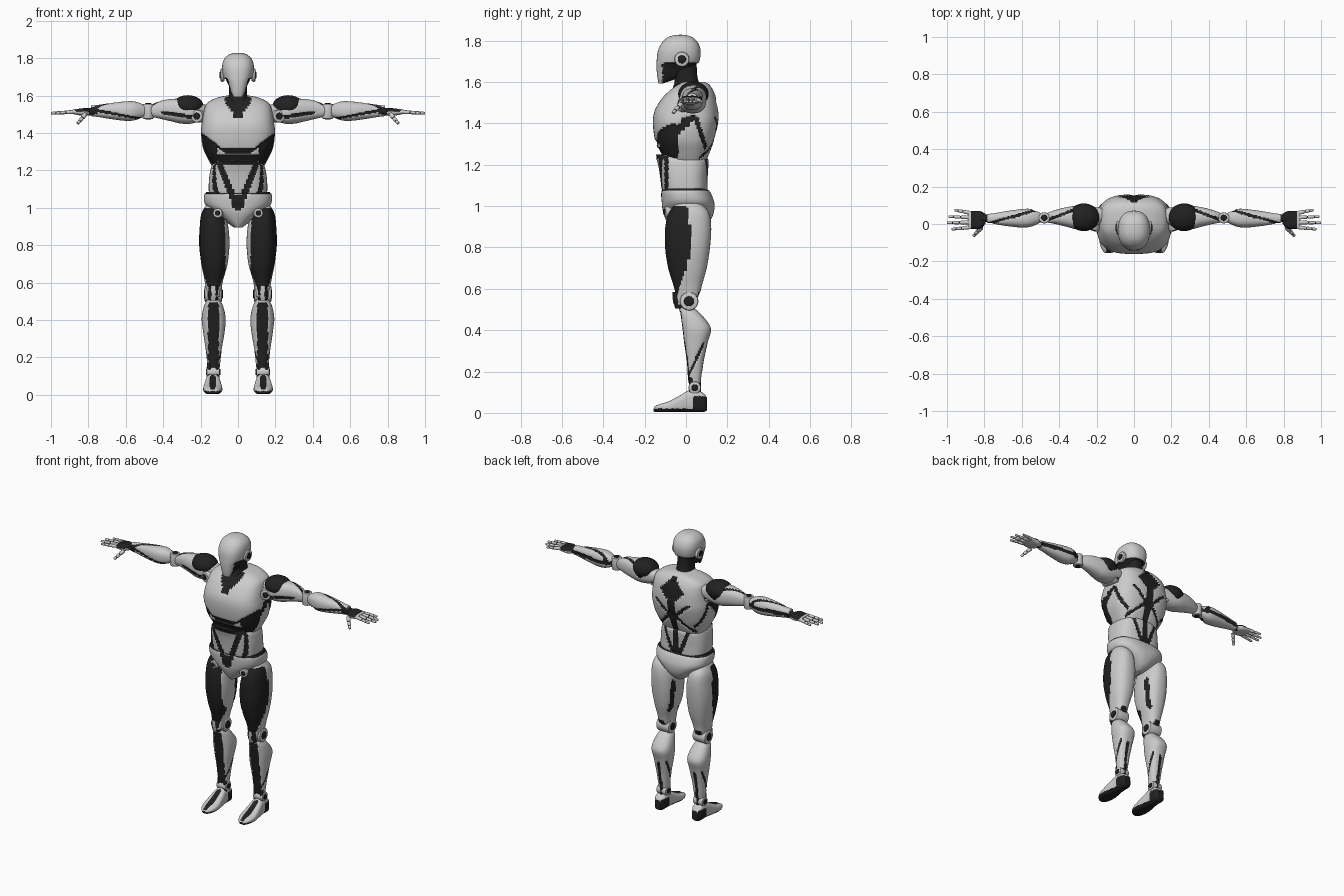
import bpy, bmesh, math
from mathutils import Vector

DARK = bpy.data.materials.new("dark_panel")
DARK.diffuse_color = (0.015, 0.015, 0.015, 1)


def finish(name, bm, mirror, dark=False):
    bmesh.ops.recalc_face_normals(bm, faces=bm.faces)
    me = bpy.data.meshes.new(name)
    bm.to_mesh(me)
    bm.free()
    me.materials.append(DARK if dark else None)
    if not dark:
        me.materials.append(DARK)
    for p in me.polygons:
        p.use_smooth = True
    me.set_sharp_from_angle(angle=math.radians(40))
    ob = bpy.data.objects.new(name, me)
    bpy.context.collection.objects.link(ob)
    if mirror:
        ob.modifiers.new("Mirror", 'MIRROR')
    return ob


def spline(rows, steps):
    out = []
    for i in range(len(rows) - 1):
        a, b, c, d = rows[max(i - 1, 0)], rows[i], rows[i + 1], rows[min(i + 2, len(rows) - 1)]
        for k in range(steps):
            t = k / steps
            out.append([0.5 * (2 * q + (r - p) * t + (2 * p - 5 * q + 4 * r - s) * t * t
                               + (3 * q - p - 3 * r + s) * t ** 3) for p, q, r, s in zip(a, b, c, d)])
    return out + [list(rows[-1])]


def loft(name, rows, axis='z', dark=None, n=2.4, sides=56, steps=7, mirror=False, depth=0.004):
    """Rows: position on axis, then low/high limits on the other two axes.
    Four-value rows are symmetric: position, half width, low, high."""
    rows = [(r[0], -r[1], r[1], r[2], r[3]) if len(r) == 4 else r for r in rows]
    order = {'z': (1, 2, 0), 'y': (1, 0, 2), 'x': (0, 1, 2)}[axis]
    bm = bmesh.new()
    rings, flagged = [], set()
    for t, u0, u1, v0, v1 in spline(rows, steps):
        ring = []
        for k in range(sides):
            a = 2 * math.pi * k / sides
            c, s = math.cos(a), math.sin(a)
            du = math.copysign(abs(c) ** (2 / n), c) * (u1 - u0) / 2
            dv = math.copysign(abs(s) ** (2 / n), s) * (v1 - v0) / 2
            w = (t, (u0 + u1) / 2 + du, (v0 + v1) / 2 + dv)
            p = Vector([w[i] for i in order])
            is_dark = bool(dark and dark(*p))
            if is_dark:                       # dark panels are slightly recessed
                f = 1 - depth / max(math.hypot(du, dv), depth * 2)
                w = (t, (u0 + u1) / 2 + du * f, (v0 + v1) / 2 + dv * f)
                p = Vector([w[i] for i in order])
            v = bm.verts.new(p)
            if is_dark:
                flagged.add(v)
            ring.append(v)
        rings.append(ring)
    for r, q in zip(rings, rings[1:]):
        for k in range(sides):
            bm.faces.new((r[k], r[k - 1], q[k - 1], q[k]))
    bm.faces.new(rings[0])
    bm.faces.new(rings[-1])
    for f in bm.faces:
        f.material_index = int(sum(v in flagged for v in f.verts) * 2 >= len(f.verts))
    return finish(name, bm, mirror)


def rod(name, p, q, r1, r2=None, dark=False, mirror=True, bevel=0.2):
    p, q = Vector(p), Vector(q)
    r2 = r2 or r1
    bm = bmesh.new()
    bmesh.ops.create_cone(bm, cap_ends=True, segments=24, radius1=r1, radius2=r2, depth=(q - p).length)
    caps = [e for e in bm.edges if any(len(f.verts) > 4 for f in e.link_faces)]
    bmesh.ops.bevel(bm, geom=caps, offset=min(r1, r2) * bevel, segments=2, affect='EDGES', profile=0.5)
    m = (q - p).to_track_quat('Z', 'Y').to_matrix().to_4x4()
    m.translation = (p + q) / 2
    bm.transform(m)
    return finish(name, bm, mirror, dark)


def ball(name, c, r, dark=True, mirror=True):
    bm = bmesh.new()
    bmesh.ops.create_uvsphere(bm, u_segments=32, v_segments=20, radius=1)
    for v in bm.verts:
        v.co = Vector([c[i] + v.co[i] * r[i] for i in range(3)])
    return finish(name, bm, mirror, dark)


def hub(name, c, axis, half, r):
    d, c = Vector(axis), Vector(c)
    rod(name, c - d * half, c + d * half, r)
    rod(name + "_cap", c - d * (half + .004), c + d * (half + .004), r * .55, dark=True)


# Head: shell with face mask, dark jaw, ear discs, neck
loft("head", [(1.592, .022, -.132, -.108), (1.62, .042, -.138, -.03), (1.66, .06, -.142, .035),
              (1.70, .078, -.142, .064), (1.75, .085, -.136, .071), (1.79, .077, -.117, .058),
              (1.815, .055, -.09, .033), (1.826, .03, -.06, .005), (1.829, .003, -.03, -.024)],
     dark=lambda x, y, z: y > -.112 and z < 1.69, depth=.008)
hub("ear", (.083, -.02, 1.71), (1, 0, 0), .011, .036)
loft("neck", [(1.46, .07, -.09, .09), (1.53, .07, -.085, .09), (1.58, .058, -.065, .075), (1.62, .052, -.06, .06),
              (1.69, .055, -.09, .055)], dark=lambda x, y, z: True, sides=32)


# Torso: chest shell, abdomen, spine core, pelvis
def chest_dark(x, y, z):
    x = abs(x)
    if y < -.03 and z > 1.475 + x * 1.35 and x < .07:
        return True
    edge = 1.315 + max(0, x - .08) * .7
    if y < -.06 and edge - .018 < z < edge:
        return True
    if y < -.04 and z < edge:
        return x > .115 or abs(z - 1.265) < .014
    if x > .13 and z < 1.44:
        return abs(y - .01 - (z - 1.42) * .9) < .022 or abs(y - .05 + (z - 1.42) * .35) < .01
    if y > .04:
        return (x / .085 + abs(z - 1.5) / .085 < 1 or x < .008 and z < 1.45
                or abs(x - .02 - abs(z - 1.34) * 1.1) < .013 and z < 1.43)
    return False


loft("chest", [(1.205, .13, -.085, .09), (1.26, .16, -.128, .115), (1.32, .187, -.15, .136),
               (1.40, .198, -.16, .155), (1.46, .192, -.152, .157), (1.52, .182, -.118, .148),
               (1.56, .165, -.08, .132), (1.588, .115, -.045, .112), (1.60, .06, -.02, .09)],
     dark=chest_dark, n=2.9, sides=112, steps=9, depth=.006)


def belly_dark(x, y, z):
    v = y < -.02 and z > .985 and abs(abs(x) - (z - .985) * .4) < .015
    back = y > .05 and (abs(x) < .012 or abs(abs(x) - .03 - (z - 1.09) * .4) < .01) and z > 1.08
    side = abs(x) > .1 and y < -.02 and abs(y + .095) < .008
    return v or back or side or (y < 0 and z > 1.232 and abs(x) < .1)


loft("abdomen", [(1.075, .15, -.112, .10), (1.085, .156, -.118, .105), (1.14, .156, -.125, .105),
                 (1.19, .15, -.133, .108), (1.225, .14, -.142, .108), (1.25, .115, -.15, .09)],
     dark=belly_dark, n=2.8, sides=112, steps=9)
loft("waist_core", [(1.0, .13, -.09, .08), (1.1, .13, -.095, .08), (1.22, .115, -.1, .08), (1.3, .12, -.1, .08)],
     dark=lambda x, y, z: True, sides=32)
loft("pelvis", [(.895, .022, -.075, .075), (.915, .05, -.088, .105), (.95, .095, -.104, .128),
                (.985, .142, -.114, .137), (1.02, .176, -.118, .136), (1.06, .182, -.12, .122),
                (1.085, .174, -.116, .104)],
     dark=lambda x, y, z: y < 0 and z > .985 and abs(abs(x) - (z - .985) * .4) < .013 or z > 1.078,
     n=2.5, sides=96, steps=8)
ball("hip_ball", (.12, .0, .98), (.06, .07, .06))
hub("hip_hub", (.105, -.085, .972), (.25, -.95, 0), .02, .026)


# Legs: thigh with dark front, knee, shin, ankle, foot
def thigh_dark(x, y, z):
    front = y < .01 - max(0, .75 - z) * .3 and x > .072 - max(0, .8 - z) * .05 and z < 1.0
    slit = y > .03 and x < .085 and abs(z - .76) < .1 and abs(y - .06) < .012
    return front or slit or (y > .0 and z < .585 and abs(x - .133) < .02)


loft("thigh", [(1.015, .10, .17, -.045, .07), (.97, .072, .195, -.085, .11), (.90, .052, .205, -.104, .122),
               (.80, .046, .208, -.105, .116), (.70, .056, .196, -.09, .1), (.62, .078, .18, -.066, .078),
               (.57, .088, .172, -.054, .066), (.525, .095, .165, -.058, .045)],
     dark=thigh_dark, mirror=True)
hub("knee", (.132, .015, .54), (1, 0, 0), .047, .045)
loft("kneecap", [(.505, .105, .16, -.052, -.01), (.54, .1, .165, -.063, -.01), (.585, .108, .157, -.066, -.02)],
     dark=lambda x, y, z: abs(x - .132) > .014, sides=32, mirror=True)


def shin_dark(x, y, z):
    stripe = y < .03 and abs(x - .131) < .027 and z < .49
    diagonal = abs(y - .02 - (z - .2) * .5) < .007 and .18 < z < .34
    seam = y > .05 and abs(x - .131) < .007 and z < .33
    return stripe or diagonal or seam


loft("shin", [(.51, .1, .162, -.034, .035), (.475, .08, .182, -.03, .075), (.41, .066, .194, -.021, .12),
              (.34, .071, .187, -.013, .105), (.25, .086, .174, 0, .086), (.19, .093, .167, .004, .077),
              (.145, .098, .162, .008, .07)], dark=shin_dark, mirror=True)
for dx, dy in ((-.022, .025), (.022, .025), (0, .062)):
    rod("ankle_strut", (.132 + dx, dy, .08), (.132 + dx, dy, .17), .011, dark=True)
hub("ankle", (.133, .042, .122), (1, 0, 0), .035, .03)
loft("foot", [(-.156, .122, .15, .004, .022), (-.148, .107, .163, .001, .034), (-.12, .091, .179, 0, .045),
              (-.08, .084, .186, 0, .058), (-.03, .089, .181, 0, .085), (.01, .095, .174, 0, .108),
              (.05, .097, .172, 0, .11), (.085, .1, .17, 0, .095), (.101, .112, .158, .008, .075)], axis='y', n=3,
     dark=lambda x, y, z: z < .018 or y > .035 and z < .08 and abs(x - .135) > .022 or
     abs(x - .135) < .012 and y < 0 and z > .03, mirror=True)

# Arms: shoulder pad and hub, upper arm, elbow, forearm, wrist
ball("shoulder_pad", (.268, .036, 1.542), (.084, .074, .06))
hub("shoulder_hub", (.205, .02, 1.49), (.3, -.95, 0), .055, .034)
loft("upper_arm", [(.17, .01, .085, 1.48, 1.55), (.24, -.03, .095, 1.452, 1.575), (.30, -.03, .098, 1.45, 1.582),
                   (.36, -.015, .09, 1.463, 1.582), (.42, 0, .075, 1.477, 1.57), (.465, .008, .058, 1.488, 1.55)],
     axis='x', mirror=True,
     dark=lambda x, y, z: abs(y - .085 + (x - .3) * .4) < .008 and z > 1.5 or y < 0 and abs(z - 1.48 - (x - .22) * .15) < .007)
rod("elbow_core", (.44, .033, 1.517), (.53, .033, 1.517), .024, dark=True)
hub("elbow", (.48, .033, 1.516), (0, 0, 1), .04, .03)
loft("forearm", [(.5, .008, .06, 1.488, 1.55), (.55, -.014, .08, 1.469, 1.568), (.60, -.019, .08, 1.465, 1.569),
                 (.68, -.011, .07, 1.475, 1.56), (.75, 0, .058, 1.486, 1.55), (.785, .003, .054, 1.49, 1.546)],
     axis='x', mirror=True,
     dark=lambda x, y, z: abs(y - .06 + (x - .58) * .3) < .007 and z > 1.5 or
     y > .045 and abs(z - 1.515) < .01 or y < .03 and abs(z - 1.49 - (x - .6) * .2) < .006)
rod("wrist", (.77, .03, 1.516), (.83, .03, 1.512), .02, dark=True)

# Hands: palm, jointed fingers and thumb
loft("palm", [(.795, 0, .055, 1.497, 1.53), (.82, -.025, .068, 1.492, 1.536), (.85, -.028, .07, 1.495, 1.533),
              (.885, -.027, .07, 1.502, 1.524)], axis='x', n=3, sides=40, mirror=True,
     dark=lambda x, y, z: z > 1.515 and x < .87)


def finger(name, base, tip, r):
    a, b = Vector(base), Vector(tip)
    for k, (s, e) in enumerate(((0, .42), (.44, .74), (.76, 1))):
        rod(name, a.lerp(b, s), a.lerp(b, e), r * (1 - .13 * k), r * (.9 - .13 * k), bevel=.5)
    rod(name + "_core", a, a.lerp(b, .9), r * .55, dark=True)


for y0, y1, reach in ((-.018, -.028, .975), (.009, .006, 1.0), (.035, .04, .992), (.06, .075, .96)):
    finger("finger", (.88, y0, 1.513), (reach, y1, 1.506), .0105)
finger("thumb", (.815, -.018, 1.502), (.858, -.064, 1.45), .0125)
